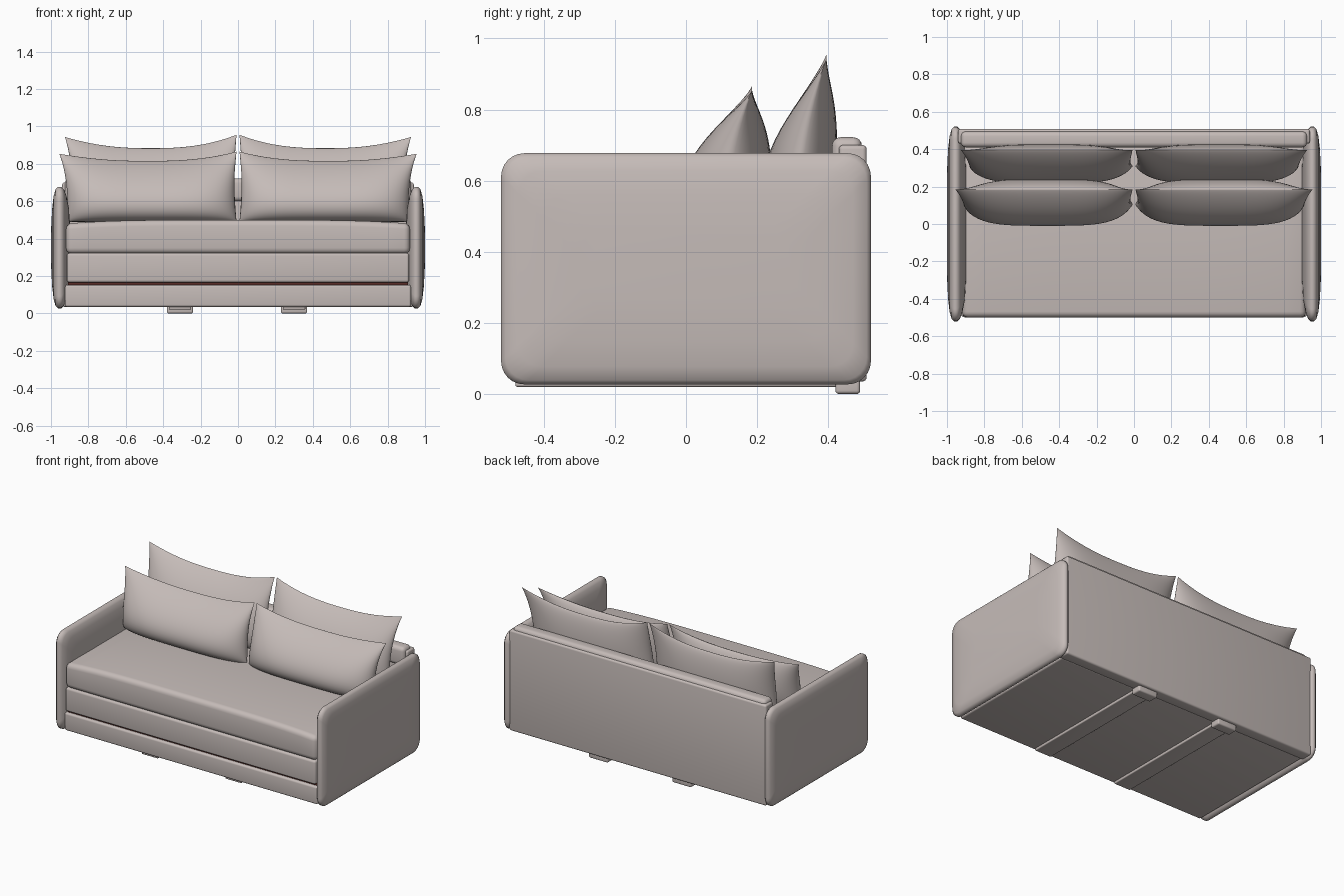
import bpy, bmesh, math

if "Cube" in bpy.data.objects:
    bpy.data.objects.remove(bpy.data.objects["Cube"])


def material(name, rgb):
    m = bpy.data.materials.new(name)
    m.diffuse_color = (*rgb, 1)
    m.use_nodes = True
    m.node_tree.nodes["Principled BSDF"].inputs["Base Color"].default_value = m.diffuse_color
    return m


FABRIC = material("warm_grey_fabric", (0.56, 0.50, 0.48))
BROWN = material("dark_red_brown", (0.10, 0.025, 0.02))


def finish(bm, name, mat, angle=40):
    bmesh.ops.recalc_face_normals(bm, faces=bm.faces)
    me = bpy.data.meshes.new(name)
    bm.to_mesh(me)
    bm.free()
    ob = bpy.data.objects.new(name, me)
    bpy.context.collection.objects.link(ob)
    me.materials.append(mat)
    bpy.ops.object.select_all(action='DESELECT')
    ob.select_set(True)
    bpy.context.view_layer.objects.active = ob
    bpy.ops.object.shade_smooth_by_angle(angle=math.radians(angle))
    return ob


def block(name, x, y, z, bevel=0.0, mat=FABRIC, crown=0.0):
    """Soft-edged box from ranges, optionally drooping toward both ends."""
    bm = bmesh.new()
    bmesh.ops.create_cube(bm, size=1)
    for v in bm.verts:
        v.co = [lo + (c + 0.5) * (hi - lo) for c, (lo, hi) in zip(v.co, (x, y, z))]
    if bevel:
        bmesh.ops.bevel(bm, geom=bm.edges[:], offset=bevel, segments=4,
                        profile=0.5, affect='EDGES')
    if crown:
        for i in range(1, 16):
            cut = x[0] + (x[1] - x[0]) * i / 16
            bmesh.ops.bisect_plane(bm, geom=bm.verts[:] + bm.edges[:] + bm.faces[:],
                                   plane_co=(cut, 0, 0), plane_no=(1, 0, 0))
        mid, half = (x[0] + x[1]) / 2, (x[1] - x[0]) / 2
        for v in bm.verts:
            if v.co.z > (z[0] + z[1]) / 2:
                v.co.z -= crown * abs((v.co.x - mid) / half) ** 4
    return finish(bm, name, mat)


def arm(name, side):
    """Lens-shaped side panel lofted through rounded rectangles."""
    layers = [(0.898, 0.20), (0.905, 0.11), (0.917, 0.05), (0.93, 0.015), (0.945, 0),
              (0.962, 0), (0.975, 0.012), (0.986, 0.05), (0.994, 0.12), (0.999, 0.22)]
    bm = bmesh.new()
    rings = []
    for x, inset in layers:
        hy, hz, r = 0.52 - inset, 0.325 - inset, 0.065
        ring = []
        for q, (sy, sz) in enumerate([(1, 1), (-1, 1), (-1, -1), (1, -1)]):
            for k in range(7):
                a = math.pi / 2 * (q + k / 6)
                yy = sy * (hy - r) + r * math.cos(a)
                zz = sz * (hz - r) + r * math.sin(a)
                ring.append(bm.verts.new((side * x, yy, 0.352 + zz)))
        rings.append(ring)
    n = len(rings[0])
    for a, b in zip(rings, rings[1:]):
        for i in range(n):
            bm.faces.new((a[i], a[(i + 1) % n], b[(i + 1) % n], b[i]))
    bm.faces.new(rings[0])
    bm.faces.new(rings[-1])
    finish(bm, name, FABRIC, 60)


def pillow(name, side, x_out, y_mid, y_tip, half_depth, z_top, pinch):
    """Stuffed cushion, fat low down, thin at the top with pulled-out corners."""
    nu, nv, z0 = 32, 24, 0.49
    bm = bmesh.new()
    grids = []
    for face in (-1, 1):
        grid = []
        for i in range(nu + 1):
            u = -math.cos(math.pi * i / nu)
            col = []
            for j in range(nv + 1):
                v = -math.cos(math.pi * j / nv)
                t = (v + 1) / 2
                # outline: sagging top edge and flared outer top corner
                top = z_top - pinch * (1 - abs(u) ** 2.5)
                if u > 0:
                    top -= 0.012 * u ** 4
                outer = x_out - 0.045 * (1 - t ** 3)
                inner = 0.008 + 0.012 * math.sin(math.pi * t)
                x = inner + (outer - inner) * (u + 1) / 2
                z = z0 + (top - z0) * t
                # thickness
                f = max(1 - v, 0) ** 0.8 * max(1 + v, 0) ** 0.4 / 1.07
                d = half_depth * f * max(1 - u ** 4, 0) ** 0.6
                y = y_mid + (y_tip - y_mid) * t * t + face * d
                col.append(bm.verts.new((side * x, y, z)))
            grid.append(col)
        grids.append(grid)
    for g in grids:
        for i in range(nu):
            for j in range(nv):
                bm.faces.new((g[i][j], g[i + 1][j], g[i + 1][j + 1], g[i][j + 1]))
    bmesh.ops.remove_doubles(bm, verts=bm.verts, dist=0.0005)
    finish(bm, name, FABRIC, 70)


# Base, dark gap and the two-layer seat
block("base", (-0.925, 0.925), (-0.495, 0.44), (0.035, 0.152), 0.012)
block("base_gap", (-0.91, 0.91), (-0.475, 0.43), (0.14, 0.18), mat=BROWN)
block("seat_lower", (-0.915, 0.915), (-0.50, 0.43), (0.165, 0.322), 0.014)
block("seat_upper", (-0.92, 0.92), (-0.50, 0.43), (0.318, 0.50), 0.032, crown=0.02)

# Back panel and its padded top rail
block("back_panel", (-0.94, 0.94), (0.43, 0.508), (0.035, 0.70), 0.012)
block("back_rail", (-0.925, 0.925), (0.41, 0.495), (0.60, 0.722), 0.025)

# Runners under the base with feet at the rear
for x, tag in ((-0.31, "left"), (0.30, "right")):
    block("runner_" + tag, (x - 0.06, x + 0.06), (-0.48, 0.48), (0.02, 0.05), 0.006)
    block("foot_" + tag, (x - 0.07, x + 0.07), (0.42, 0.49), (0.0, 0.05), 0.01)

# Arms and pillows on both sides
for side, tag in ((-1, "left"), (1, "right")):
    arm("arm_" + tag, side)
    pillow("front_pillow_" + tag, side, 0.955, 0.105, 0.185, 0.122, 0.865, 0.05)
    pillow("back_pillow_" + tag, side, 0.925, 0.31, 0.395, 0.10, 0.955, 0.072)
